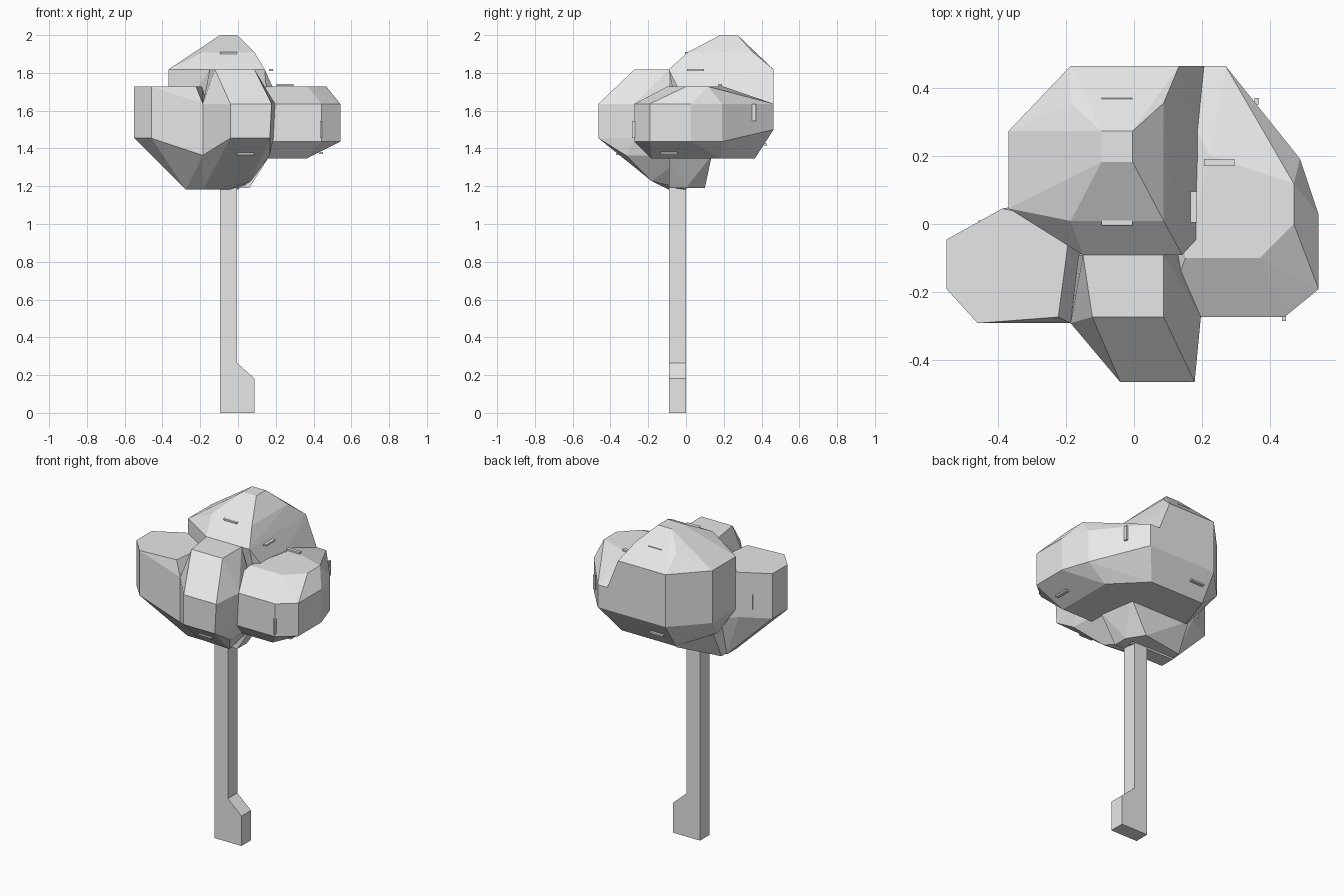
import bpy
import bmesh
from mathutils import Vector

cube = bpy.data.objects.get("Cube")
if cube:
    bpy.data.objects.remove(cube, do_unlink=True)

# One pale grey for the whole tree
grey = bpy.data.materials.new("pale_grey")
grey.use_nodes = True
colour = (0.8, 0.8, 0.8, 1)
grey.diffuse_color = colour
grey.node_tree.nodes["Principled BSDF"].inputs["Base Color"].default_value = colour

UNIT = 1 / 11          # the tree sits on a coarse grid, 22 units tall
SHIFT = Vector((-0.004, 0, 0))


def finish(name, bm):
    """Turn a bmesh into a flat shaded object."""
    bmesh.ops.recalc_face_normals(bm, faces=bm.faces)
    mesh = bpy.data.meshes.new(name)
    bm.to_mesh(mesh)
    bm.free()
    mesh.materials.append(grey)
    obj = bpy.data.objects.new(name, mesh)
    bpy.context.collection.objects.link(obj)
    return obj


def lobe(name, levels):
    """Faceted foliage mass: hull around outlines given as {height: corners}."""
    bm = bmesh.new()
    for height, corners in levels.items():
        for x, y in corners:
            bm.verts.new(Vector((x, y, height)) * UNIT + SHIFT)
    result = bmesh.ops.convex_hull(bm, input=bm.verts)
    loose = [v for v in bm.verts if not v.link_faces]
    bmesh.ops.delete(bm, geom=loose, context='VERTS')
    bmesh.ops.dissolve_limit(bm, angle_limit=0.03, verts=bm.verts, edges=bm.edges)
    return finish(name, bm)


def extrude_profile(name, profile, y_front, y_back):
    """Side profile in x and z, pulled through in y."""
    bm = bmesh.new()
    verts = [bm.verts.new(Vector((x, y_front, z)) * UNIT + SHIFT) for x, z in profile]
    face = bm.faces.new(verts)
    moved = bmesh.ops.extrude_face_region(bm, geom=[face])["geom"]
    bmesh.ops.translate(bm, vec=(0, (y_back - y_front) * UNIT, 0),
                        verts=[g for g in moved if isinstance(g, bmesh.types.BMVert)])
    return finish(name, bm)


def leaf_sliver(name, centre, size):
    """Thin leaf plate just showing through the foliage."""
    bm = bmesh.new()
    bmesh.ops.create_cube(bm, size=1)
    bmesh.ops.scale(bm, vec=size, verts=bm.verts)
    bmesh.ops.translate(bm, vec=centre, verts=bm.verts)
    return finish(name, bm)


# Trunk with a root flare on one side
extrude_profile("trunk", [(-1, 0), (1, 0), (1, 2), (0, 2.9), (0, 14), (-1, 14)], -1, 0)

# Tall crown at the back
lobe("crown_foliage", {
    22: [(-1, 2), (0, 2), (0, 3), (-1, 3)],
    21: [(-2, 0.1), (1, 0.1), (1, 3.9), (-2, 3.9)],
    20: [(-1.6, -1), (1.6, -1), (1.5, 5.1), (-2, 5.1), (-4, 3), (-4, 0.5)],
    18: [(2.5, 0), (2.2, 5.1)],
    16.5: [(-2, 5.1), (2.9, 5.1), (-4, 3), (-4, 0.5)],
    14.8: [(-2, 4), (2, 4), (-3, 1), (2, 0)],
})

# Broad mass on the left
lobe("left_foliage", {
    19: [(1.7, -1.1), (4.1, -1.1), (5.2, 0), (5.2, 1.3), (2.5, 2.2), (2, 0)],
    18: [(1, -3), (4.9, -3), (6, -2.1), (6, 0.3), (5.4, 2.1), (3, 5.1), (1, 5.1)],
    15.8: [(1, -3), (4.9, -3), (6, -2.1), (6, 0.3), (5.4, 2.1)],
    16.5: [(3, 5.1), (1, 5.1)],
    14.8: [(1, -2), (4, -2), (4, 2), (2, 4), (0, 4)],
})

# Mass on the right, tapering towards the trunk
lobe("right_foliage", {
    19: [(-6, -0.5), (-6, -2.1), (-5, -3.2), (-2.4, -3), (-2, 0), (-4.2, 0.5)],
    18: [(-2, -3.2)],
    16: [(-6, -0.5), (-6, -2.1), (-5, -3.2), (-4.2, 0.5)],
    15: [(-2, -3.2), (-1, 1)],
    13: [(-3, -1), (-3, 0), (-1, -1), (-1, 0)],
})

# Front mass reaching down around the trunk
lobe("front_foliage", {
    20: [(-1.6, -1), (1, -1), (1, -3), (-1.3, -3)],
    18: [(-0.4, -5.1), (2, -5.1), (2.2, -3), (1.7, -1), (-2, -3.2)],
    16: [(-0.4, -5.1), (1.9, -5.1), (2.1, -3)],
    15: [(-2, -3.2), (1.9, -3.5), (1.8, 0)],
    13.5: [(0.8, -2)],
    13: [(-2, -1), (-0.5, -1), (0, 0)],
})

# Skirt of foliage under the crown
lobe("lower_foliage", {
    15: [(-3, 1.5), (1.5, 1.5), (1.9, -1), (-3, -1)],
    13.1: [(-3, -1), (-3, 0.6), (0, 1.1), (0.7, 0), (0.7, -1)],
})

# Leaf slivers: long, standing and side-on plates
LONG, TALL, SIDE = (0.09, 0.02, 0.01), (0.012, 0.02, 0.09), (0.02, 0.09, 0.01)
slivers = [
    ((-0.05, 0.005, 1.905), LONG), ((-0.05, 0.36, 1.905), LONG),
    ((0.04, -0.36, 1.37), LONG), ((0.25, 0.18, 1.735), LONG),
    ((0.44, -0.275, 1.5), TALL), ((0.36, 0.36, 1.59), TALL),
    ((-0.45, 0, 1.55), TALL), ((0.175, 0.05, 1.815), SIDE),
    ((0.44, -0.09, 1.375), SIDE), ((-0.1, 0.42, 1.42), LONG),
]
for number, (centre, size) in enumerate(slivers, 1):
    leaf_sliver(f"leaf_sliver_{number}", centre, size)
